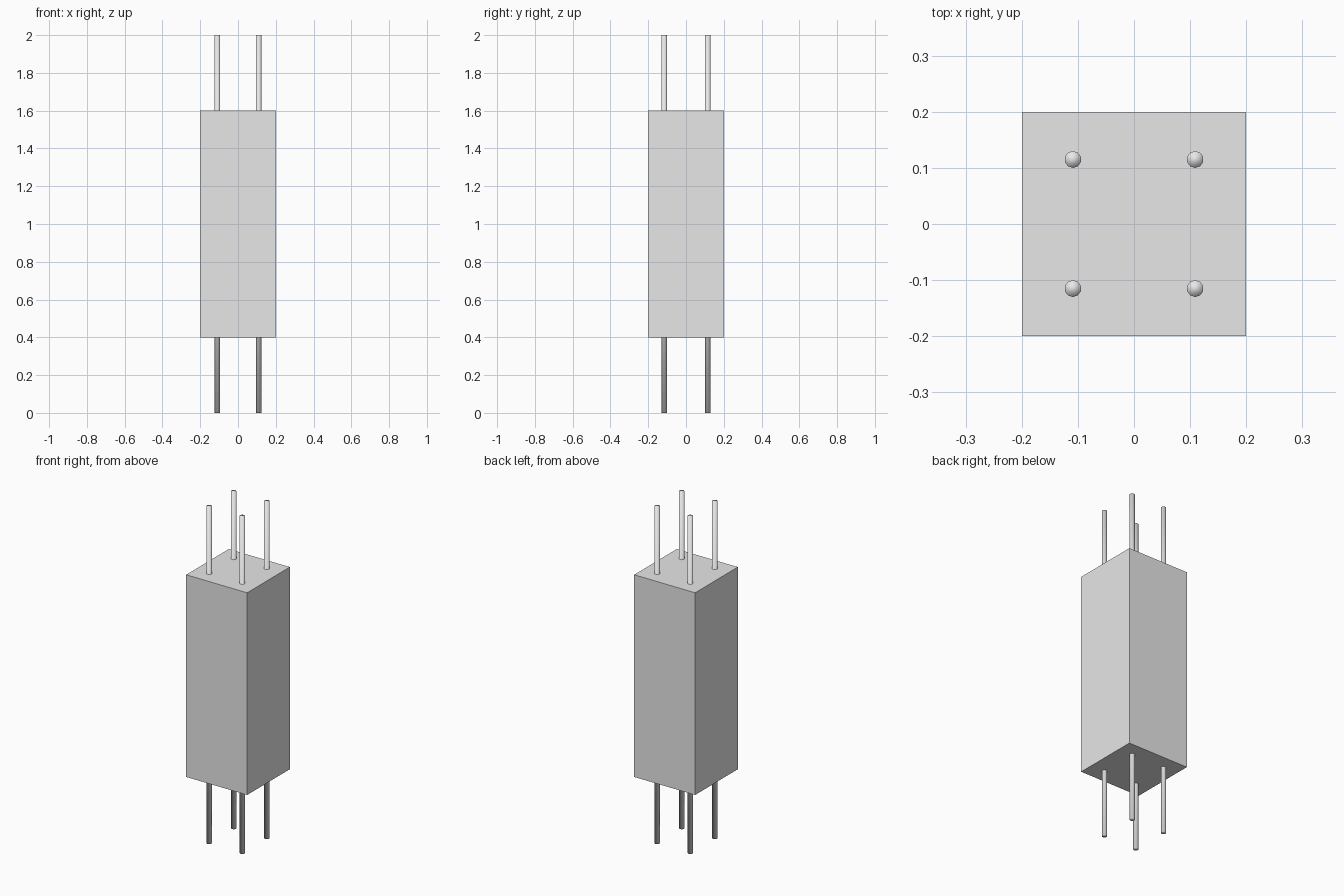
import bpy

cube = bpy.data.objects.get("Cube")
if cube:
    bpy.data.objects.remove(cube, do_unlink=True)

# Single light grey for every part
grey = bpy.data.materials.new("light_grey")
grey.use_nodes = True
colour = (0.8, 0.8, 0.8, 1)
grey.diffuse_color = colour
grey.node_tree.nodes["Principled BSDF"].inputs["Base Color"].default_value = colour


def finish(name):
    obj = bpy.context.object
    obj.name = name
    obj.data.materials.append(grey)
    return obj


# Square column
bpy.ops.mesh.primitive_cube_add(size=1, location=(0, 0, 1))
column = finish("column")
column.scale = (0.4, 0.4, 1.2)
bpy.ops.object.transform_apply(location=False, rotation=False, scale=True)

# Four reinforcing rods running the full height, softly shaded over their ends
for side, x in (("right", -0.109), ("left", 0.109)):
    for end, y in (("front", -0.115), ("back", 0.115)):
        bpy.ops.mesh.primitive_cylinder_add(
            vertices=10, radius=0.015, depth=2, location=(x, y, 1))
        finish(f"{end}_{side}_rod")
        bpy.ops.object.shade_smooth()
